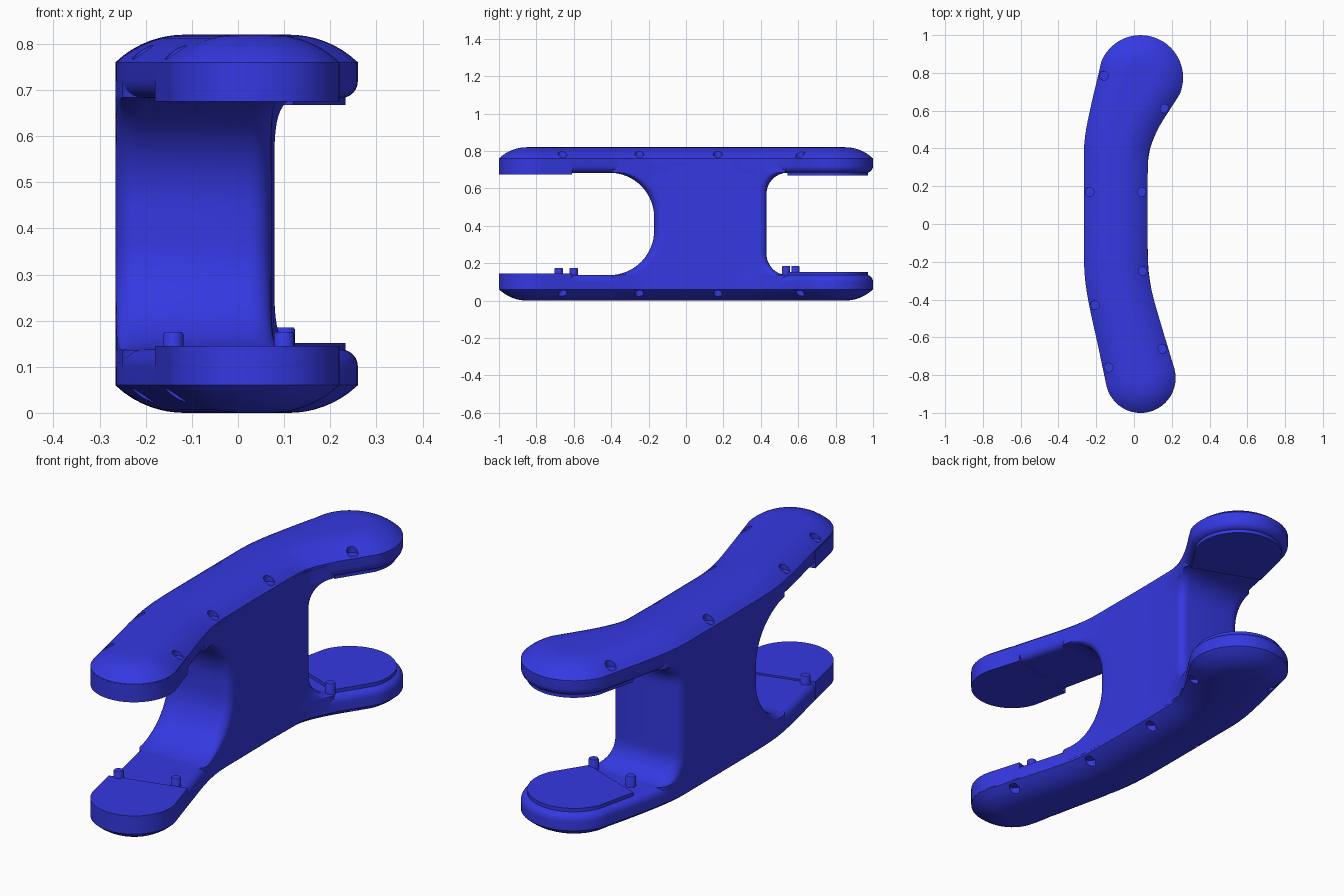
import bpy, bmesh, math
from mathutils import Vector

if "Cube" in bpy.data.objects:
    bpy.data.objects.remove(bpy.data.objects["Cube"])

H = 0.82
# centre line stations: x, y, half width
PATH = [Vector(p) for p in [(0.035, -0.815, 0.185), (-0.02, -0.6, 0.176), (-0.07, -0.4, 0.17),
        (-0.093, -0.25, 0.169), (-0.0965, -0.05, 0.169), (-0.0965, 0.25, 0.169),
        (-0.09, 0.42, 0.173), (-0.045, 0.58, 0.19), (0.035, 0.775, 0.225)]]

blue = bpy.data.materials.new("blue")
blue.diffuse_color = (0.035, 0.04, 0.75, 1)
blue.use_nodes = True
blue.node_tree.nodes["Principled BSDF"].inputs["Base Color"].default_value = blue.diffuse_color


def stations():
    pts = [2 * PATH[0] - PATH[1]] + PATH + [2 * PATH[-1] - PATH[-2]]
    out = []
    for i in range(1, len(pts) - 2):
        a, b, c, d = pts[i - 1:i + 3]
        for k in range(8):
            t = k / 8
            out.append(0.5 * (2 * b + (c - a) * t + (2 * a - 5 * b + 4 * c - d) * t * t
                              + (3 * b - a - 3 * c + d) * t ** 3))
    return out + [PATH[-1].copy()]


ST = stations()
ANG = []
for i in range(len(ST)):
    v = ST[min(i + 1, len(ST) - 1)] - ST[max(i - 1, 0)]
    ANG.append(math.atan2(v.y, v.x))


def around(i, a, d):
    s = ST[i]
    return (s.x + math.cos(a) * (s.z - d), s.y + math.sin(a) * (s.z - d))


def outline(d, y0=-2, y1=2):
    """Inset outline of the curved bar, optionally only its part between y0 and y1."""
    ids = [i for i, s in enumerate(ST) if y0 <= s.y <= y1]
    q = math.pi / 2
    pts = [around(i, ANG[i] - q, d) for i in ids]
    n = 24
    if ids[-1] == len(ST) - 1:
        pts += [around(ids[-1], ANG[-1] - q + math.pi * k / n, d) for k in range(1, n)]
    pts += [around(i, ANG[i] + q, d) for i in reversed(ids)]
    if ids[0] == 0:
        pts += [around(0, ANG[0] + q + math.pi * k / n, d) for k in range(1, n)]
    return pts


def finish(obj):
    bpy.ops.object.select_all(action='DESELECT')
    obj.select_set(True)
    bpy.context.view_layer.objects.active = obj
    bpy.ops.object.shade_smooth_by_angle(angle=math.radians(35))


def loft(name, rings, upper=False):
    """Closed solid from a stack of (outline, z) rings."""
    bm = bmesh.new()
    loops = [[bm.verts.new((x, y, H - z if upper else z)) for x, y in r] for r, z in rings]
    for a, b in zip(loops, loops[1:]):
        for i in range(len(a)):
            j = (i + 1) % len(a)
            bm.faces.new((a[i], a[j], b[j], b[i]))
    bm.faces.new(loops[0])
    bm.faces.new(loops[-1])
    bmesh.ops.recalc_face_normals(bm, faces=bm.faces)
    me = bpy.data.meshes.new(name)
    bm.to_mesh(me)
    bm.free()
    obj = bpy.data.objects.new(name, me)
    bpy.context.collection.objects.link(obj)
    me.materials.append(blue)
    return obj


def disc(x, y, r, n=24):
    return [(x + r * math.cos(2 * math.pi * k / n), y + r * math.sin(2 * math.pi * k / n))
            for k in range(n)]


def edge_x(y, side):
    """x of the bar's side at a given y."""
    p = [around(i, ANG[i] + side * math.pi / 2, 0) for i in range(len(ST))]
    for a, b in zip(p, p[1:]):
        if a[1] <= y <= b[1]:
            return a[0] + (b[0] - a[0]) * (y - a[1]) / (b[1] - a[1])
    return p[0][0] if y < p[0][1] else p[-1][0]


# arms: crowned outer side, straight wall, rounded inner edge
W, C = 0.15, 0.06
R = (W * W + C * C) / (2 * C)
arm_rings = []
for k in range(9):
    d = W * (1 - k / 8)
    arm_rings.append((outline(d), R - math.sqrt(R * R - (W - d) ** 2)))
for k in range(7):
    a = math.pi / 2 * k / 6
    arm_rings.append((outline(0.035 * (1 - math.cos(a))), 0.1 + 0.037 * math.sin(a)))

NOTCHES = [(-1, -0.76), (-1, -0.43), (-1, 0.17), (-1, 0.785),
           (1, -0.66), (1, -0.25), (1, 0.17), (1, 0.61)]
for upper in (False, True):
    tag = "upper" if upper else "lower"
    arm = loft(tag + "_arm", arm_rings, upper)
    # small round pockets along the crowned edge
    for s, y in NOTCHES:
        x = edge_x(y, -s) - s * 0.03
        cut = loft("notch_cutter", [(disc(x, y, 0.024, 16), -0.03), (disc(x, y, 0.024, 16), 0.053)], upper)
        cut.hide_render = True
        bpy.context.view_layer.objects.active = arm
        m = arm.modifiers.new("notch", 'BOOLEAN')
        m.object = cut
        m.solver = 'EXACT'
        bpy.ops.object.modifier_apply(modifier=m.name)
        bpy.data.objects.remove(cut)
    finish(arm)
    # full-width front pad with a sharp rim, smaller raised rear pad
    f = outline(-0.0005, y1=-0.63)
    finish(loft(tag + "_front_pad", [(f, 0.065), (f, 0.145)], upper))
    b = outline(0.027, y0=0.59)
    finish(loft(tag + "_rear_pad", [(b, 0.1), (b, 0.152)], upper))

# web joining the arms, flared where it meets them
def web_ring(y0, y1, r=0.05, n=6, m=12):
    ys = [(y0 + r * (1 - math.cos(math.pi / 2 * k / n)), r * (1 - math.sin(math.pi / 2 * k / n)))
          for k in range(n + 1)]
    ys += [(y0 + r + (y1 - y0 - 2 * r) * k / m, 0) for k in range(1, m)]
    ys += [(y1 - r * (1 - math.sin(math.pi / 2 * k / n)), r * (1 - math.cos(math.pi / 2 * k / n)))
           for k in range(n + 1)]
    right = [(edge_x(y, -1) - d, y) for y, d in ys]
    left = [(edge_x(y, 1) + d, y) for y, d in ys]
    return right + left[::-1]


def flare(h, r):
    """Outward offset of a quarter-round fillet at height h above the arm."""
    return r - math.sqrt(max(0, r * r - max(0, r - h) ** 2))


half = [0.0] + [0.245 * (1 - math.cos(math.pi / 2 * k / 16)) for k in range(1, 17)]
zs = [0.07] + [0.136 + h for h in half]
zs += [H - z for z in reversed(zs)]
web = []
for z in zs:
    h = max(0, min(z, H - z) - 0.136)
    web.append((web_ring(-0.17 - flare(h, 0.24), 0.43 + flare(h, 0.115)), z))
finish(loft("web", web))

# locating pegs on the lower arm
for x, y, top in [(-0.14, -0.68, 0.175), (0.1, -0.6, 0.175), (-0.125, 0.585, 0.185), (0.102, 0.535, 0.185)]:
    finish(loft("peg", [(disc(x, y, 0.022), 0.1), (disc(x, y, 0.022), top - 0.005),
                        (disc(x, y, 0.019), top)]))
